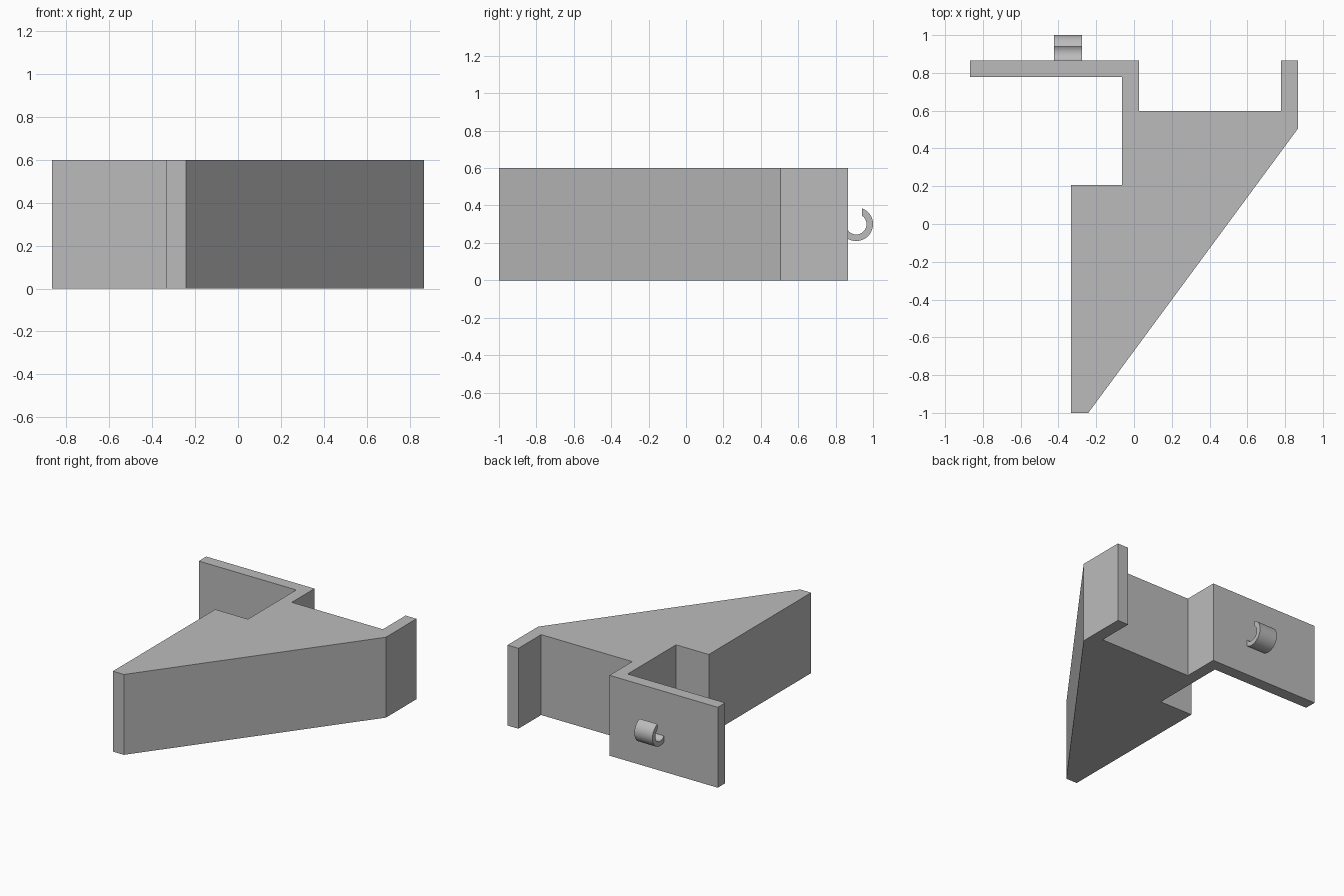
import bpy, bmesh
from math import acos, cos, sin, radians
from mathutils import Vector

cube = bpy.data.objects.get("Cube")
if cube:
    bpy.data.objects.remove(cube, do_unlink=True)

grey = bpy.data.materials.new("plain_grey")
grey.use_nodes = True
colour = (0.5, 0.5, 0.5, 1)
grey.diffuse_color = colour
grey.node_tree.nodes["Principled BSDF"].inputs["Base Color"].default_value = colour


def extrude_profile(name, points, direction):
    """Solid made by sweeping a closed outline along a straight direction."""
    bm = bmesh.new()
    face = bm.faces.new([bm.verts.new(p) for p in points])
    swept = bmesh.ops.extrude_face_region(bm, geom=[face], use_keep_orig=True)
    moved = [v for v in swept["geom"] if isinstance(v, bmesh.types.BMVert)]
    bmesh.ops.translate(bm, verts=moved, vec=Vector(direction))
    bmesh.ops.recalc_face_normals(bm, faces=bm.faces)
    mesh = bpy.data.meshes.new(name)
    bm.to_mesh(mesh)
    bm.free()
    mesh.materials.append(grey)
    obj = bpy.data.objects.new(name, mesh)
    bpy.context.collection.objects.link(obj)
    return obj


# Wedge-shaped body with its side arm and stepped back plate
HEIGHT, BACK, INNER = 0.6, 0.865, 0.777
outline = [
    (-0.333, -1), (-0.242, -1), (0.868, 0.505), (0.868, BACK),
    (0.778, BACK), (0.778, 0.597), (0.026, 0.597), (0.026, BACK),
    (-0.868, BACK), (-0.868, INNER), (-0.063, INNER),
    (-0.063, 0.207), (-0.333, 0.207),
]
extrude_profile("bracket_body", [(x, y, 0) for x, y in outline], (0, 0, HEIGHT))

# Open hook on the back plate, cut upright at both ends
HOOK_Y, HOOK_Z, STEPS = 0.91, 0.3, 40


def arc(radius):
    start, end = -acos((BACK - 0.004 - HOOK_Y) / radius), acos(0.03 / radius)
    angles = [start + (end - start) * i / STEPS for i in range(STEPS + 1)]
    return [(-0.423, HOOK_Y + radius * cos(a), HOOK_Z + radius * sin(a)) for a in angles]


hook = extrude_profile("hook", arc(0.09) + arc(0.055)[::-1], (0.149, 0, 0))
bpy.ops.object.select_all(action="DESELECT")
hook.select_set(True)
bpy.context.view_layer.objects.active = hook
bpy.ops.object.shade_smooth_by_angle(angle=radians(30))
